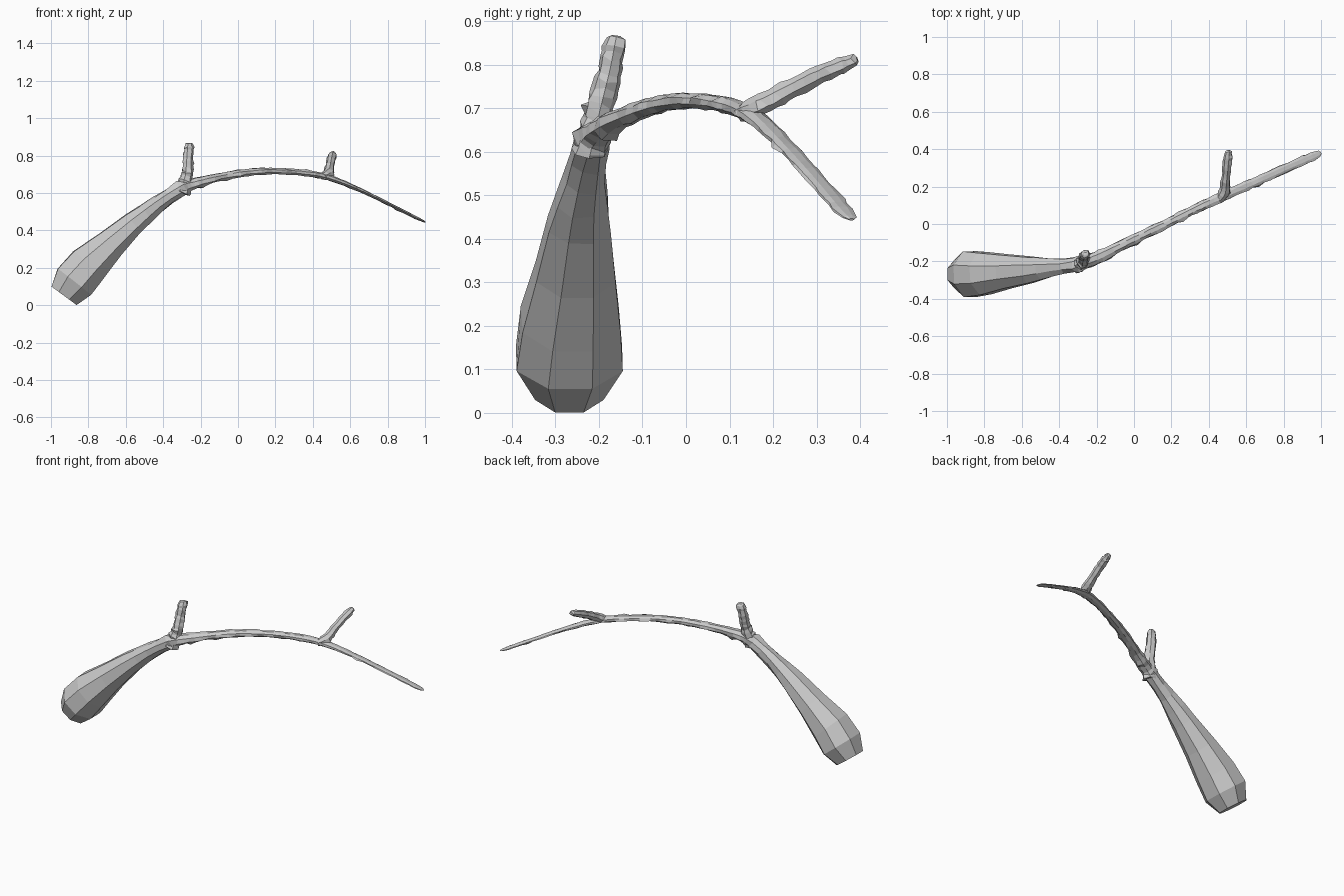
import bpy, bmesh, math, random
from mathutils import Vector

random.seed(7)


def spline(pts, i, t):
    """Smooth interpolation through (x, y, z, half width, half thickness)."""
    p = [pts[max(0, min(len(pts) - 1, i + k))] for k in (-1, 0, 1, 2)]
    return [0.5 * (2 * b + (c - a) * t + (2 * a - 5 * b + 4 * c - d) * t * t
                   + (3 * b - a - 3 * c + d) * t ** 3) for a, b, c, d in zip(*p)]


def limb(name, pts, sides, ref, steps, rough):
    """Loft a faceted tube; steps(i) = rings per span, rough(i) = bark jitter."""
    rows = []
    for i in range(len(pts) - 1):
        n = steps(i)
        rows += [(spline(pts, i, k / n), rough(i)) for k in range(n)]
    rows.append((list(pts[-1]), 0))
    centres = [Vector(r[0][:3]) for r in rows]
    bm = bmesh.new()
    rings = []
    for j, (r, amount) in enumerate(rows):
        t = (centres[min(j + 1, len(rows) - 1)] - centres[max(j - 1, 0)]).normalized()
        side = t.cross(Vector(ref)).normalized()
        up = side.cross(t)
        ring_scale = 1 + random.uniform(-amount, amount) * 0.6
        ring = []
        for k in range(sides):
            a = 2 * math.pi * (k + 0.5) / sides
            f = ring_scale * (1 + random.uniform(-amount, amount))
            if amount > 0.1 and random.random() < 0.03:
                f *= 1.35
            slide = t * random.uniform(-amount, amount) * 0.05
            ring.append(bm.verts.new(centres[j] + slide
                                     + side * math.cos(a) * r[3] * f
                                     + up * math.sin(a) * r[4] * f))
        rings.append(ring)
    for a, b in zip(rings, rings[1:]):
        for k in range(sides):
            n = (k + 1) % sides
            bm.faces.new((a[k], a[n], b[n], b[k]))
    bm.faces.new(rings[0][::-1])
    bm.faces.new(rings[-1])
    bmesh.ops.recalc_face_normals(bm, faces=bm.faces)
    mesh = bpy.data.meshes.new(name)
    bm.to_mesh(mesh)
    bm.free()
    obj = bpy.data.objects.new(name, mesh)
    bpy.context.collection.objects.link(obj)
    return obj


# Thick club-shaped butt tapering into the arched branch and flattened tip
main = [
    (-0.93, -0.268, 0.05, 0.085, 0.090),
    (-0.875, -0.268, 0.125, 0.132, 0.122),
    (-0.80, -0.265, 0.215, 0.122, 0.116),
    (-0.685, -0.255, 0.325, 0.098, 0.090),
    (-0.56, -0.245, 0.435, 0.076, 0.066),
    (-0.43, -0.232, 0.54, 0.054, 0.050),
    (-0.31, -0.215, 0.62, 0.042, 0.042),
    (-0.20, -0.180, 0.66, 0.035, 0.027),
    (0.0, -0.082, 0.703, 0.028, 0.021),
    (0.17, 0.000, 0.717, 0.026, 0.019),
    (0.33, 0.080, 0.709, 0.026, 0.018),
    (0.48, 0.150, 0.684, 0.028, 0.017),
    (0.66, 0.230, 0.612, 0.026, 0.010),
    (0.83, 0.307, 0.529, 0.026, 0.008),
    (0.965, 0.365, 0.461, 0.025, 0.007),
    (0.99, 0.376, 0.449, 0.017, 0.005),
    (1.0, 0.380, 0.444, 0.006, 0.003),
]
limb("main_branch", main, 8, (0, 0, 1),
     lambda i: 1 if i < 4 or i > 13 else (2 if i < 6 else 6),
     lambda i: 0.0 if i < 3 else (0.04 if i < 5 else 0.11))

# Short upright twig near the bend
twig = [
    (-0.300, -0.222, 0.60, 0.045, 0.040),
    (-0.282, -0.208, 0.66, 0.038, 0.036),
    (-0.272, -0.195, 0.71, 0.029, 0.032),
    (-0.268, -0.177, 0.78, 0.027, 0.027),
    (-0.263, -0.165, 0.84, 0.027, 0.025),
    (-0.262, -0.161, 0.86, 0.022, 0.020),
    (-0.262, -0.160, 0.867, 0.010, 0.010),
]
limb("upright_twig", twig, 7, (0, 1, 0),
     lambda i: 4 if i < 4 else 1, lambda i: 0.12)

# Side twig that forks backward near the tip
fork = [
    (0.455, 0.125, 0.687, 0.022, 0.020),
    (0.482, 0.170, 0.705, 0.030, 0.025),
    (0.490, 0.230, 0.738, 0.025, 0.024),
    (0.498, 0.310, 0.778, 0.024, 0.021),
    (0.504, 0.370, 0.803, 0.023, 0.018),
    (0.506, 0.388, 0.810, 0.018, 0.014),
    (0.507, 0.394, 0.812, 0.008, 0.007),
]
limb("forked_twig", fork, 7, (0, 0, 1),
     lambda i: 4 if i < 4 else 1, lambda i: 0.12)
